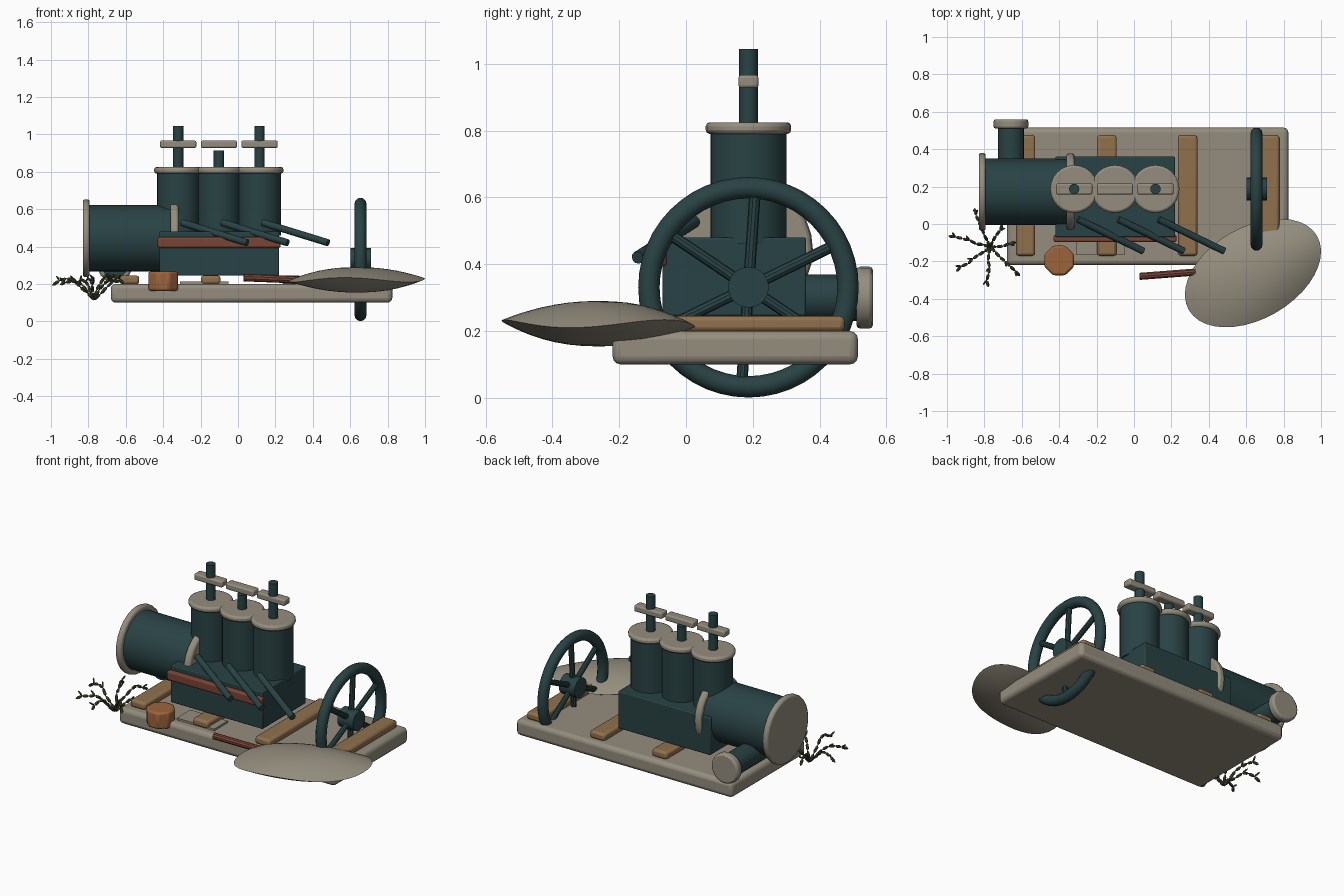
import bpy, bmesh, math, random
from mathutils import Vector, Matrix

random.seed(4)
old = bpy.data.objects.get("Cube")
if old:
    bpy.data.objects.remove(old, do_unlink=True)


def material(name, rgb):
    m = bpy.data.materials.new(name)
    m.use_nodes = True
    col = (*rgb, 1)
    m.diffuse_color = col
    bsdf = m.node_tree.nodes["Principled BSDF"]
    bsdf.inputs["Base Color"].default_value = col
    bsdf.inputs["Roughness"].default_value = 0.8
    return m


STONE = material("pale_stone", (0.30, 0.27, 0.21))
TEAL = material("dark_teal", (0.022, 0.055, 0.058))
WOOD = material("plank_wood", (0.28, 0.165, 0.075))
RUST = material("rust_red", (0.19, 0.058, 0.036))
COPPER = material("copper_orange", (0.33, 0.13, 0.045))
WEED = material("weed_green", (0.065, 0.075, 0.03))


def finish(name, bm, mat, bevel=0.0, segments=2, smooth=True):
    """Turn a bmesh into a named object with material, bevel and shading."""
    bmesh.ops.recalc_face_normals(bm, faces=bm.faces)
    me = bpy.data.meshes.new(name)
    bm.to_mesh(me)
    bm.free()
    me.materials.append(mat)
    ob = bpy.data.objects.new(name, me)
    bpy.context.collection.objects.link(ob)
    if smooth:
        bpy.ops.object.select_all(action="DESELECT")
        ob.select_set(True)
        bpy.context.view_layer.objects.active = ob
        bpy.ops.object.shade_smooth_by_angle(angle=math.radians(35))
    if bevel:
        mod = ob.modifiers.new("soft_edges", "BEVEL")
        mod.width, mod.segments = bevel, segments
        mod.limit_method = "ANGLE"
    return ob


def box(name, lo, hi, mat, bevel=0.008, segments=2):
    lo, hi = Vector(lo), Vector(hi)
    bm = bmesh.new()
    bmesh.ops.create_cube(bm, size=1)
    bmesh.ops.scale(bm, vec=hi - lo, verts=bm.verts)
    bmesh.ops.translate(bm, vec=(lo + hi) / 2, verts=bm.verts)
    return finish(name, bm, mat, bevel, segments)


def add_rod(bm, a, b, r, sides, turn=0.0):
    a, b = Vector(a), Vector(b)
    d = b - a
    rot = d.to_track_quat("Z", "Y").to_matrix().to_4x4()
    bmesh.ops.create_cone(bm, cap_ends=True, segments=sides, radius1=r, radius2=r,
                          depth=d.length,
                          matrix=Matrix.Translation((a + b) / 2) @ rot @ Matrix.Rotation(turn, 4, "Z"))


def rod(name, a, b, r, mat, sides=24, bevel=0.0, turn=0.0):
    bm = bmesh.new()
    add_rod(bm, a, b, r, sides, turn)
    return finish(name, bm, mat, bevel)


# Base slab with sleepers
box("base_slab", (-0.68, -0.22, 0.1), (0.825, 0.515, 0.2), STONE, 0.025, 3)
for i, x in enumerate((-0.58, -0.145, 0.287, 0.725)):
    box(f"sleeper_{i + 1}", (x - 0.052, -0.17, 0.198), (x + 0.052, 0.475, 0.245), WOOD, 0.014)
box("loose_plate", (-0.31, -0.165, 0.198), (-0.05, -0.03, 0.212), STONE, 0)

# Engine block and three upright cylinders
box("engine_block", (-0.42, -0.07, 0.245), (0.22, 0.36, 0.48), TEAL, 0.006)
CY = 0.187
for i, (x, top) in enumerate(((-0.32, 1.045), (-0.102, 0.914), (0.115, 1.045))):
    n = i + 1
    rod(f"cylinder_{n}", (x, CY, 0.46), (x, CY, 0.8), 0.114, TEAL)
    rod(f"cylinder_cap_{n}", (x, CY, 0.79), (x, CY, 0.825), 0.128, STONE, 24, 0.012)
    rod(f"valve_stem_{n}", (x, CY, 0.81), (x, CY, top), 0.028, TEAL, 16)
    box(f"valve_crossbar_{n}", (x - 0.097, CY - 0.03, 0.927), (x + 0.097, CY + 0.03, 0.967), STONE, 0.009)
    # slanted lever in front of each cylinder
    s = 0.216 * i
    rod(f"lever_{n}", (s - 0.3, 0.025, 0.528), (s + 0.05, -0.145, 0.42), 0.019, TEAL, 12)

box("side_rail", (-0.43, -0.097, 0.393), (0.228, -0.058, 0.45), RUST, 0.01)

# Horizontal boiler with end flanges
BY, BZ = 0.172, 0.444
rod("boiler", (-0.81, BY, BZ), (-0.34, BY, BZ), 0.177, TEAL, 32)
rod("boiler_end_flange", (-0.83, BY, BZ), (-0.793, BY, BZ), 0.208, STONE, 28, 0.012)
rod("boiler_inner_flange", (-0.362, BY, BZ), (-0.318, BY, BZ), 0.205, STONE, 28, 0.012)

# Outlet pipe at the back
rod("outlet_pipe", (-0.658, 0.17, 0.3), (-0.658, 0.53, 0.3), 0.07, TEAL, 20)
rod("outlet_flange", (-0.658, 0.51, 0.3), (-0.658, 0.56, 0.3), 0.093, STONE, 20, 0.012)

# Flywheel: rim, hub and six spokes
WHEEL = Vector((0.655, CY, 0.331))
bm = bmesh.new()
rings, tube = 48, 12
verts = []
for i in range(rings):
    a = math.tau * i / rings
    for j in range(tube):
        t = math.tau * j / tube
        r = 0.298 + 0.032 * math.cos(t)
        verts.append(bm.verts.new(WHEEL + Vector((0.032 * math.sin(t), r * math.cos(a), r * math.sin(a)))))
for i in range(rings):
    for j in range(tube):
        k, m = (i + 1) % rings, (j + 1) % tube
        bm.faces.new([verts[p * tube + q] for p, q in ((i, j), (k, j), (k, m), (i, m))])
finish("flywheel_rim", bm, TEAL)
rod("flywheel_hub", WHEEL - Vector((0.053, 0, 0)), WHEEL + Vector((0.055, 0, 0)), 0.061, TEAL, 20)
bm = bmesh.new()
for i in range(6):
    a = math.radians(86 + 60 * i)
    add_rod(bm, WHEEL, WHEEL + 0.298 * Vector((0, math.cos(a), math.sin(a))), 0.017, 10)
finish("flywheel_spokes", bm, TEAL)

# Tilted oval stone: lens shape with a gently waving rim
bm = bmesh.new()
bmesh.ops.create_uvsphere(bm, u_segments=40, v_segments=20, radius=1)
for v in bm.verts:
    x, y, z = v.co
    r = min(1, math.hypot(x, y))
    wave = 0.012 * r ** 3 * math.cos(3 * math.atan2(y, x))
    v.co = (0.396 * x, 0.245 * y, math.copysign(0.068 * (1 - r ** 2.2), z) + wave)
bmesh.ops.transform(bm, verts=bm.verts,
                    matrix=Matrix.Translation((0.636, -0.262, 0.222)) @ Matrix.Rotation(math.radians(30), 4, "Z"))
finish("oval_stone", bm, STONE)

# Loose fittings on the ground
rod("eight_sided_nut", (-0.4, -0.195, 0.163), (-0.4, -0.195, 0.267), 0.086, COPPER, 8, 0.012, math.pi / 8)
rod("rusty_bar", (0.03, -0.28, 0.234), (0.33, -0.257, 0.222), 0.02, RUST, 10)

# Weed: seven arching stems with knobbly leaf beads and short side twigs
ROOT = Vector((-0.77, -0.125, 0.115))
bm = bmesh.new()


def bead(a, b, r):
    """Thin double-pointed leaf from a to b."""
    d = b - a
    rot = d.to_track_quat("Z", "Y").to_matrix().to_4x4()
    bmesh.ops.create_icosphere(bm, subdivisions=1, radius=1,
                               matrix=Matrix.Translation((a + b) / 2) @ rot
                               @ Matrix.Diagonal((r, r, d.length * 0.56, 1)))


for i in range(7):
    a = math.radians(9 + 360 / 7 * i)
    out, side = Vector((math.cos(a), math.sin(a), 0)), Vector((-math.sin(a), math.cos(a), 0))
    reach = random.uniform(0.2, 0.25)
    height = random.uniform(0.1, 0.13)
    prev = ROOT.copy()
    for k in range(1, 7):
        t = k / 6
        p = ROOT + out * reach * t + side * random.uniform(-0.006, 0.006)
        p.z += height * math.sin(t * 2.3) + random.uniform(-0.01, 0.01)
        bead(prev, p, 0.01)
        if k in (3, 5):
            tip = p + out * 0.025 + side * 0.018 * (-1) ** k + Vector((0, 0, 0.025))
            bead(p, tip, 0.006)
        prev = p
finish("weed", bm, WEED, smooth=False)
